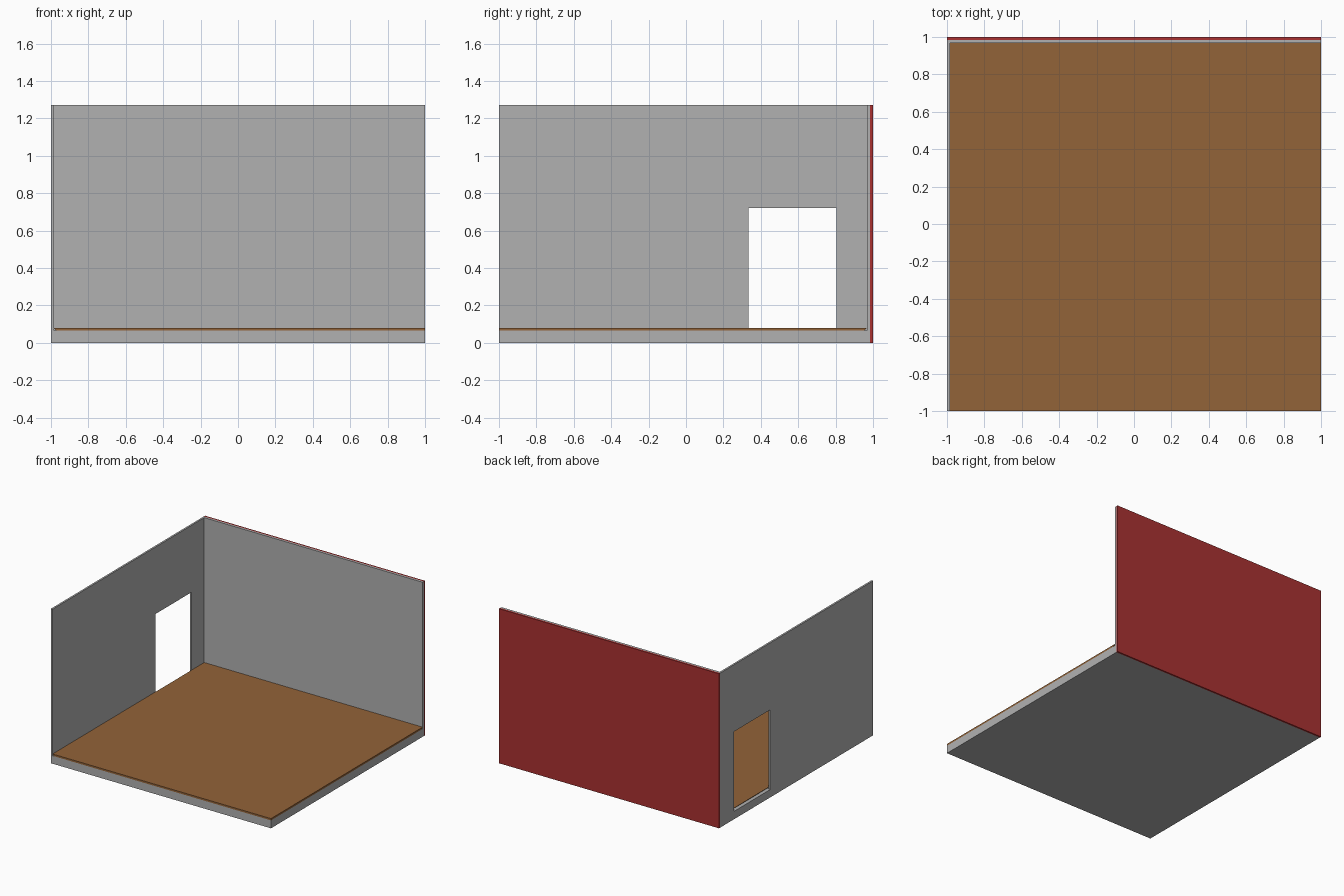
import bpy, bmesh

if "Cube" in bpy.data.objects:
    bpy.data.objects.remove(bpy.data.objects["Cube"])


def material(name, rgb):
    m = bpy.data.materials.new(name)
    m.diffuse_color = (*rgb, 1)
    m.use_nodes = True
    m.node_tree.nodes["Principled BSDF"].inputs["Base Color"].default_value = m.diffuse_color
    return m


grey = material("plaster grey", (0.44, 0.44, 0.44))
brown = material("wood brown", (0.29, 0.125, 0.04))
red = material("outer red", (0.40, 0.031, 0.031))

H, SLAB, FLOOR = 1.27, 0.065, 0.08   # wall top, slab top, floor top
WX, WY, RY = -0.985, 0.968, 0.985    # inner side wall, inner back wall, red panel


def finish(name, bm, mat):
    bmesh.ops.recalc_face_normals(bm, faces=bm.faces)
    me = bpy.data.meshes.new(name)
    bm.to_mesh(me)
    bm.free()
    me.materials.append(mat)
    ob = bpy.data.objects.new(name, me)
    bpy.context.collection.objects.link(ob)
    return ob


def box(name, mat, x, y, z):
    bm = bmesh.new()
    bmesh.ops.create_cube(bm, size=1)
    for v in bm.verts:
        v.co = [r[int(c > 0)] for r, c in zip((x, y, z), v.co)]
    return finish(name, bm, mat)


# Base slab and back wall with its red outer skin
box("base_slab", grey, (WX, 1), (-1, WY), (0, SLAB))
box("back_wall", grey, (WX, 1), (WY, RY), (0, H))
box("back_wall_cladding", red, (-1, 1), (RY, 1), (0, H))

# Side wall: outline ring with the doorway, extruded inward
y0, y1, top = 0.335, 0.805, 0.72
bm = bmesh.new()
ys, zs = (-1, y0, y1, RY), (0, SLAB, top, H)
grid = [[bm.verts.new((-1, y, z)) for z in zs] for y in ys]
for i in range(3):
    for j in range(3):
        if (i, j) != (1, 1):
            bm.faces.new((grid[i][j], grid[i + 1][j], grid[i + 1][j + 1], grid[i][j + 1]))
ext = bmesh.ops.extrude_face_region(bm, geom=bm.faces[:], use_keep_orig=True)
for v in ext["geom"]:
    if isinstance(v, bmesh.types.BMVert):
        v.co.x = WX
finish("side_wall", bm, grey)

# Wooden floor, lower edge tapering slightly away from the walls
floor = box("wood_floor", brown, (WX, 1), (-1, WY), (SLAB, FLOOR))
for v in floor.data.vertices:
    if v.co.z < FLOOR - 0.005:
        if v.co.x < 0:
            v.co.x += 0.015
        if v.co.y > 0:
            v.co.y -= 0.015
